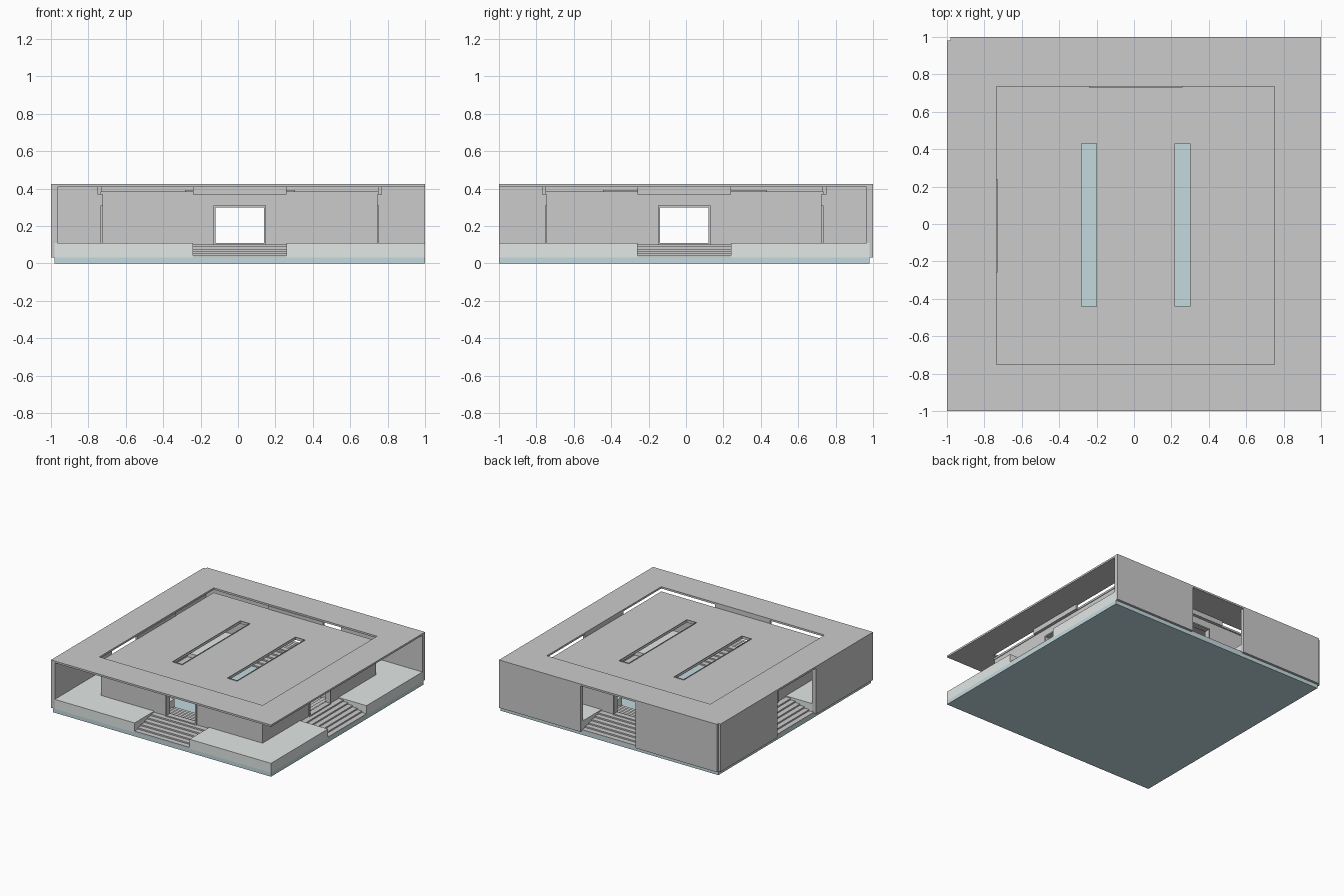
import bpy, bmesh
from math import pi
from mathutils import Matrix, Vector

if "Cube" in bpy.data.objects:
    bpy.data.objects.remove(bpy.data.objects["Cube"])

C = Vector((0.01, -0.01, 0))  # plan centre of the pavilion


def material(name, rgb):
    m = bpy.data.materials.new(name)
    m.diffuse_color = (*rgb, 1)
    m.use_nodes = True
    m.node_tree.nodes["Principled BSDF"].inputs["Base Color"].default_value = m.diffuse_color
    return m


BLUE = material("blue_stone", (0.55, 0.70, 0.74))
PALE = material("pale_stone", (0.76, 0.80, 0.79))


def finish(bm, name, mat=None):
    bmesh.ops.recalc_face_normals(bm, faces=bm.faces)
    me = bpy.data.meshes.new(name)
    bm.to_mesh(me)
    bm.free()
    if mat:
        me.materials.append(mat)
    ob = bpy.data.objects.new(name, me)
    bpy.context.collection.objects.link(ob)
    return ob


def boxes(name, items, mat=None, sides=0):
    """Boxes as (x0,x1,y0,y1,z0,z1); sides>0 repeats them around the centre."""
    bm = bmesh.new()
    for k in range(max(sides, 1)):
        turn = Matrix.Identity(4)
        if sides:
            turn = Matrix.Translation(C) @ Matrix.Rotation(k * pi / 2, 4, 'Z')
        for x0, x1, y0, y1, z0, z1 in items:
            mid = Matrix.Translation(((x0 + x1) / 2, (y0 + y1) / 2, (z0 + z1) / 2))
            size = Matrix.Diagonal((x1 - x0, y1 - y0, z1 - z0, 1))
            bmesh.ops.create_cube(bm, size=1, matrix=turn @ mid @ size)
    return finish(bm, name, mat)


def plate(name, xs, ys, z0, z1, hole, mat=None):
    """Slab made of grid cells, leaving out cells for which hole(i, j) is true."""
    bm = bmesh.new()
    v = [[bm.verts.new((x, y, z0)) for y in ys] for x in xs]
    for i in range(len(xs) - 1):
        for j in range(len(ys) - 1):
            if not hole(i, j):
                bm.faces.new((v[i][j], v[i + 1][j], v[i + 1][j + 1], v[i][j + 1]))
    ext = bmesh.ops.extrude_face_region(bm, geom=bm.faces[:], use_keep_orig=True)
    top = [e for e in ext["geom"] if isinstance(e, bmesh.types.BMVert)]
    bmesh.ops.translate(bm, verts=top, vec=(0, 0, z1 - z0))
    bmesh.ops.delete(bm, geom=[f for f in bm.verts if not f.link_faces], context='VERTS')
    return finish(bm, name, mat)


# base slab, also the sunken interior floor
boxes("base_slab", [(-0.98, 1, -1, 0.98, 0, 0.032)], BLUE)

# raised platform ring with a stair notch in the middle of each side
g = [-0.99, -0.47, -0.25, 0.25, 0.47, 0.99]
plate("platform", [C.x + a for a in g], [C.y + a for a in g], 0.032, 0.11,
      lambda i, j: i == 2 or j == 2 or (1 <= i <= 3 and 1 <= j <= 3), PALE)

# stairs up to each door, and down again inside
N, RISE, RUN = 6, 0.0115, 0.042
outer = [(-0.25, 0.25, -0.99 + RUN * k, -0.71, 0.032 + RISE * k, 0.032 + RISE * (k + 1)) for k in range(N)]
inner = [(-0.25, 0.25, -0.72, -0.47 - RUN * k, 0.032 + RISE * k, 0.032 + RISE * (k + 1)) for k in range(N)]
boxes("outer_stairs", outer, None, 4)
boxes("inner_stairs", inner, None, 4)
boxes("door_sills", [(-0.13, 0.13, -0.745, -0.70, 0.09, 0.11)], None, 4)

# building walls with a doorway on every side
boxes("inner_walls", [
    (-0.735, -0.13, -0.735, -0.71, 0.10, 0.372),
    (0.13, 0.735, -0.735, -0.71, 0.10, 0.372),
    (-0.13, 0.13, -0.735, -0.71, 0.308, 0.372)], None, 4)
boxes("door_frames", [
    (-0.14, -0.13, -0.745, -0.70, 0.10, 0.31),
    (0.13, 0.14, -0.745, -0.70, 0.10, 0.31),
    (-0.14, 0.14, -0.745, -0.70, 0.30, 0.31)], None, 4)

# inner roof with two skylight slots
plate("inner_roof", [-0.735, -0.28, -0.2, 0.22, 0.3, 0.75], [-0.75, -0.44, 0.43, 0.735],
      0.37, 0.386, lambda i, j: j == 1 and i in (1, 3))
for name, x in (("left_skylight_curb", -0.24), ("right_skylight_curb", 0.26)):
    plate(name, [x - 0.044, x - 0.04, x + 0.04, x + 0.044], [-0.444, -0.44, 0.43, 0.434],
          0.37, 0.392, lambda i, j: i == 1 and j == 1)

# outer roof ring, reaching over the back and left walls
plate("outer_roof", [-1, -0.98, -0.735, 0.75, 1], [-1, -0.75, 0.735, 0.98, 1],
      0.41, 0.425, lambda i, j: (i, j) in ((2, 1), (0, 3)))
boxes("roof_hangers", [(-0.25, 0.25, -0.76, -0.74, 0.37, 0.412)], None, 4)

# outer screen walls at the back and left, open in front of the stairs
boxes("left_screen_wall", [(-1, -0.965, -1, -0.26, 0.032, 0.41),
                           (-1, -0.965, 0.24, 0.98, 0.032, 0.41)])
boxes("back_screen_wall", [(-0.98, -0.24, 0.965, 1, 0.032, 0.41),
                           (0.26, 1, 0.965, 1, 0.032, 0.41)])
